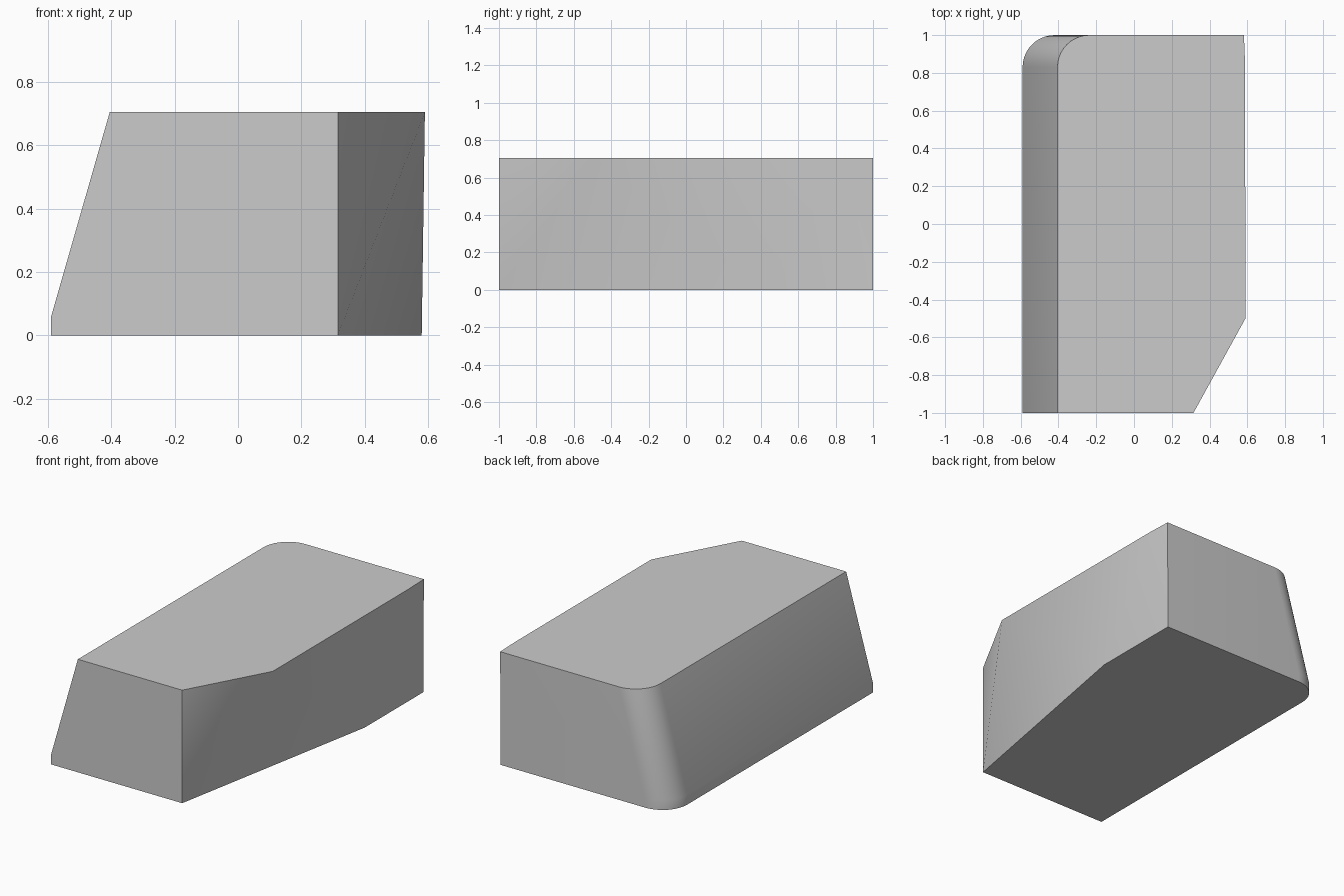
import bpy
import bmesh
from math import sin, cos, pi, radians

cube = bpy.data.objects.get("Cube")
if cube:
    bpy.data.objects.remove(cube, do_unlink=True)

HEIGHT, LIP, RADIUS, STEPS = 0.705, 0.06, 0.17, 10

grey = bpy.data.materials.new("plain grey")
grey.use_nodes = True
colour = (0.6, 0.6, 0.6, 1)
grey.diffuse_color = colour
grey.node_tree.nodes["Principled BSDF"].inputs["Base Color"].default_value = colour

bm = bmesh.new()


def chain(points, z):
    return [bm.verts.new((x, y, z)) for x, y in points]


def left_profile(x):
    """Straight left side ending in a rounded back corner."""
    arc = [(x + RADIUS * (1 - cos(a)), 1 - RADIUS * (1 - sin(a)))
           for a in (i * pi / 2 / STEPS for i in range(STEPS + 1))]
    return [(x, -1)] + arc


# Sloped left wall with a low upright lip
levels = [chain(left_profile(x), z)
          for x, z in ((-0.59, 0), (-0.59, LIP), (-0.405, HEIGHT))]
for low, high in zip(levels, levels[1:]):
    for i in range(len(low) - 1):
        bm.faces.new((low[i], high[i], high[i + 1], low[i + 1]))

# Right wall, twisting from a long chamfer below to a short one above
a0, b0, c0 = bottom = chain([(0.315, -1), (0.58, 0.42), (0.58, 1)], 0)
a1, b1, d1, c1 = top = chain([(0.315, -1), (0.59, -0.5), (0.588, 0.85), (0.582, 1)], HEIGHT)
for face in ((a0, b1, a1), (a0, b0, b1), (b0, d1, b1), (b0, c0, d1), (c0, c1, d1)):
    bm.faces.new(face)

# Flat front, back, base and top
bm.faces.new([a0, a1] + [lv[0] for lv in reversed(levels)])
bm.faces.new([c0, c1] + [lv[-1] for lv in reversed(levels)])
bm.faces.new(levels[0] + bottom[::-1])
bm.faces.new(levels[-1] + top[::-1])
bmesh.ops.recalc_face_normals(bm, faces=bm.faces)

mesh = bpy.data.meshes.new("tapered_block")
bm.to_mesh(mesh)
bm.free()
mesh.materials.append(grey)
block = bpy.data.objects.new("tapered_block", mesh)
bpy.context.collection.objects.link(block)
bpy.context.view_layer.objects.active = block
block.select_set(True)
bpy.ops.object.shade_smooth_by_angle(angle=radians(35))
